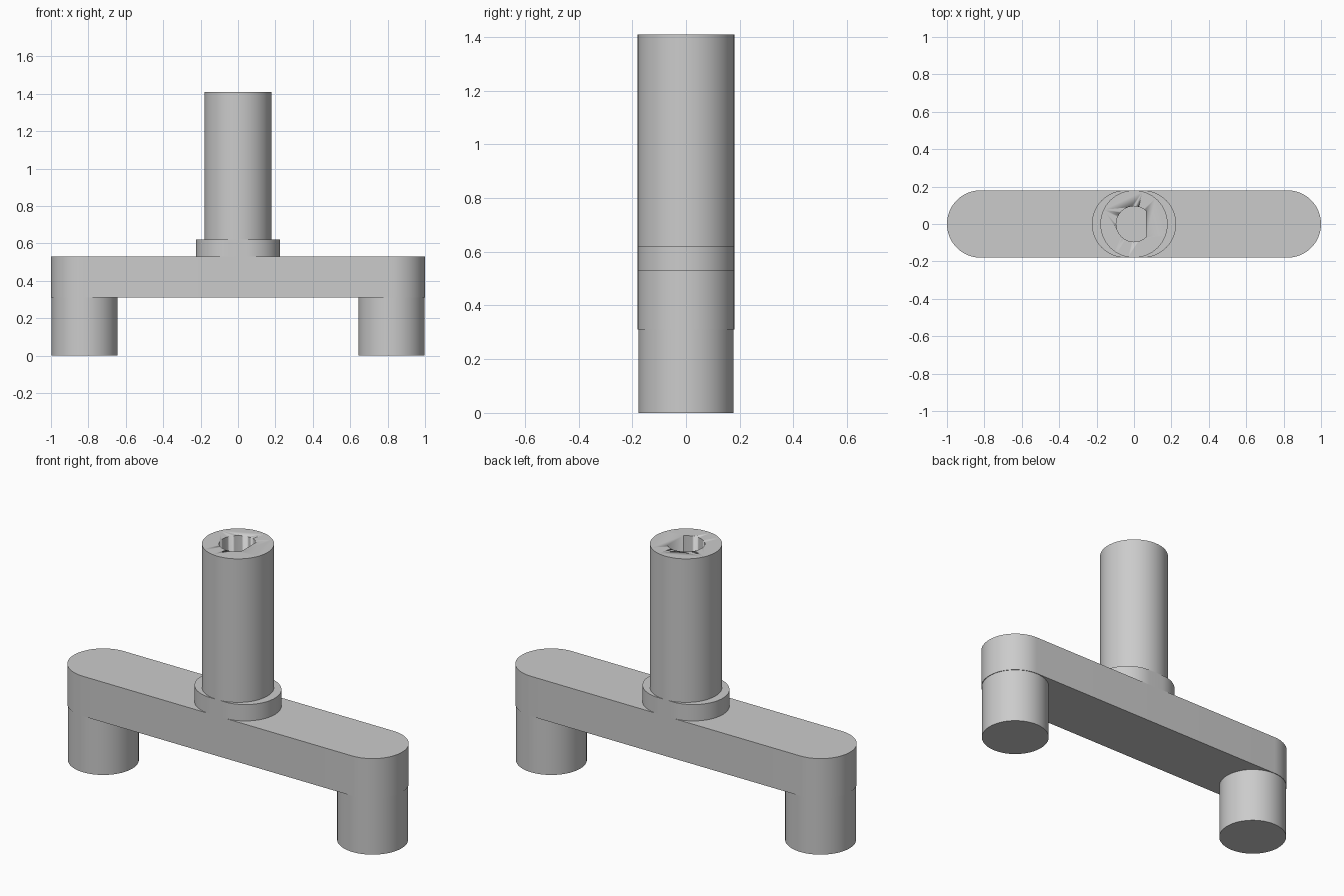
import bpy, bmesh
from math import pi, cos, sin, acos, radians

cube = bpy.data.objects.get("Cube")
if cube:
    bpy.data.objects.remove(cube, do_unlink=True)

# One plain grey for the whole part
GREY = (0.6, 0.6, 0.6, 1)
grey = bpy.data.materials.new("plain_grey")
grey.use_nodes = True
grey.diffuse_color = GREY
grey.node_tree.nodes["Principled BSDF"].inputs["Base Color"].default_value = GREY


def arc(cx, r, start, end, n):
    """Points on an arc centred on (cx, 0)."""
    steps = [start + (end - start) * i / n for i in range(n + 1)]
    return [(cx + r * cos(a), r * sin(a)) for a in steps]


def slot(offset, r):
    """Outline with round ends centred on x = +-offset."""
    return (arc(offset, r, -pi / 2, pi / 2, 36)
            + arc(-offset, r, pi / 2, 3 * pi / 2, 36))


def circle(cx, r):
    return arc(cx, r, 0, 2 * pi, 72)[:-1]


def extrude(name, outline, z0, z1):
    """Upright prism from a flat outline, with sharp rims."""
    bm = bmesh.new()
    base = bm.faces.new([bm.verts.new((x, y, z0)) for x, y in outline])
    top = bmesh.ops.extrude_face_region(bm, geom=[base])["geom"]
    bmesh.ops.translate(bm, vec=(0, 0, z1 - z0),
                        verts=[g for g in top if isinstance(g, bmesh.types.BMVert)])
    # Extruding can leave the starting face out, so close any open rim
    rim = [e for e in bm.edges if e.is_boundary]
    if rim:
        bmesh.ops.holes_fill(bm, edges=rim)
    bmesh.ops.recalc_face_normals(bm, faces=bm.faces)
    mesh = bpy.data.meshes.new(name)
    bm.to_mesh(mesh)
    bm.free()
    mesh.materials.append(grey)
    obj = bpy.data.objects.new(name, mesh)
    bpy.context.collection.objects.link(obj)
    return obj


R = 0.18           # half width of the bar and post
FLAT = 0.065       # flat side of the shaft socket
HOLE = 0.095       # socket radius

# Crossbar, and the oval collar flush with its sides
bar = extrude("crossbar", slot(1 - R, R), 0.31, 0.53)
collar = extrude("collar", slot(0.045, R), 0.53, 0.62)

# Two round legs, slightly slimmer than the bar
legs = [extrude(side + "_leg", circle(x, 0.177), 0, 0.33)
        for side, x in (("left", 0.82), ("right", -0.82))]

# Post with a D-shaped blind socket in its top
post = extrude("post", circle(0, R), 0.62, 1.41)
half = acos(FLAT / HOLE)
cutter = extrude("socket_cutter", arc(0, HOLE, half, 2 * pi - half, 48), 0.72, 1.5)
cutter.hide_render = True
cutter.hide_set(True)
cutter.display_type = 'WIRE'
socket = post.modifiers.new("socket", 'BOOLEAN')
socket.operation = 'DIFFERENCE'
socket.solver = 'EXACT'
socket.object = cutter

# Smooth round walls, sharp rims
bpy.ops.object.select_all(action='DESELECT')
for obj in [bar, collar, post, *legs]:
    obj.select_set(True)
bpy.context.view_layer.objects.active = bar
bpy.ops.object.shade_smooth_by_angle(angle=radians(30))

# Shade the socket wall like the rest, keeping its rim sharp
cutter.data.polygons.foreach_set("use_smooth", [len(p.vertices) == 4 for p in cutter.data.polygons])
cutter.data.set_sharp_from_angle(angle=radians(30))
